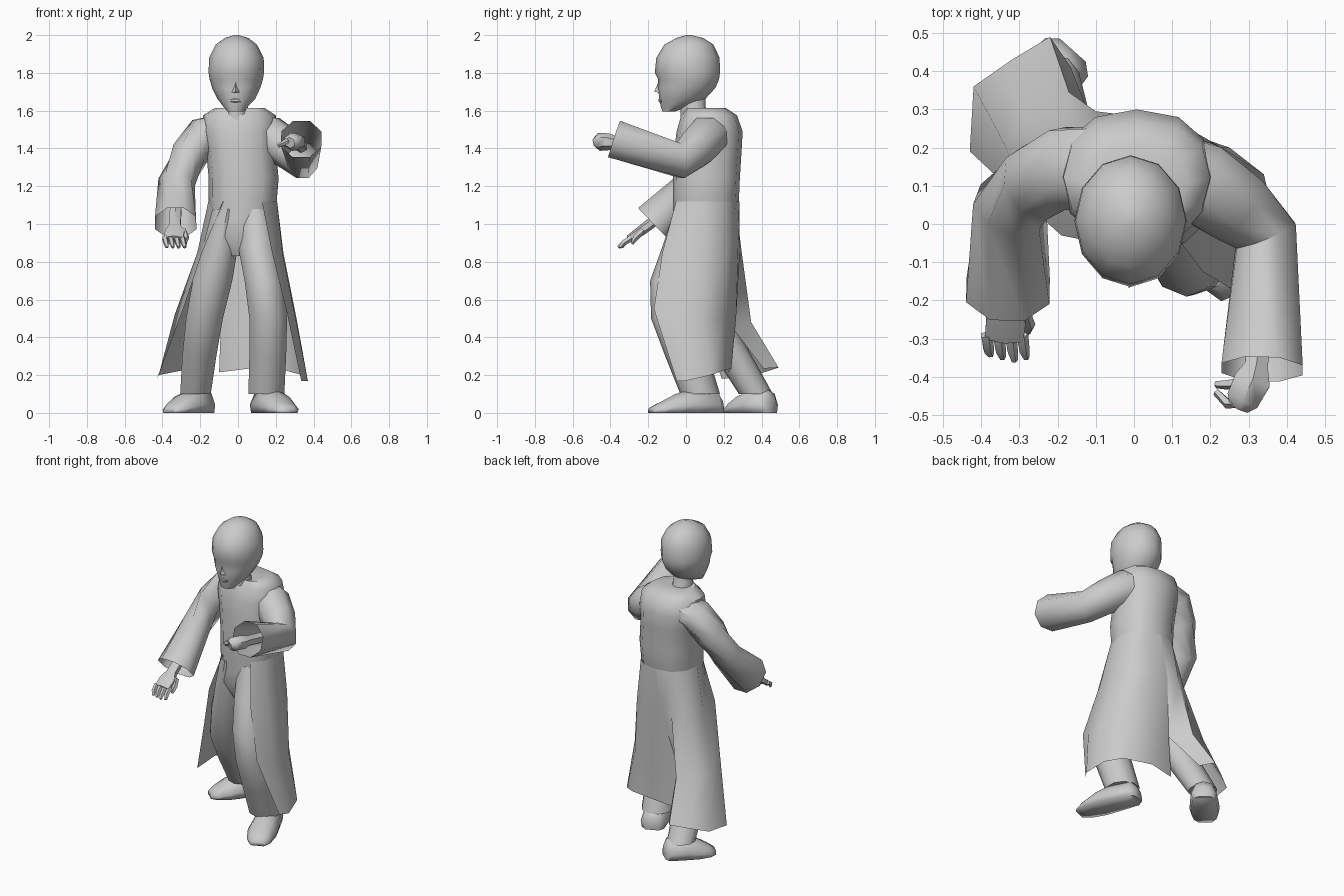
import bpy, math
from mathutils import Vector


def make(name, verts, faces, angle=50):
    me = bpy.data.meshes.new(name)
    me.from_pydata([tuple(v) for v in verts], [], faces)
    me.update()
    ob = bpy.data.objects.new(name, me)
    bpy.context.collection.objects.link(ob)
    bpy.ops.object.select_all(action='DESELECT')
    ob.select_set(True)
    bpy.context.view_layer.objects.active = ob
    bpy.ops.object.mode_set(mode='EDIT')
    bpy.ops.mesh.select_all(action='SELECT')
    bpy.ops.mesh.normals_make_consistent(inside=False)
    bpy.ops.object.mode_set(mode='OBJECT')
    bpy.ops.object.shade_smooth_by_angle(angle=math.radians(angle))
    return ob


def loft(name, rings, cap_start=True, cap_end=True, angle=50):
    n = len(rings[0])
    verts = [v for r in rings for v in r]
    faces = [(i * n + j, i * n + (j + 1) % n, (i + 1) * n + (j + 1) % n, (i + 1) * n + j)
             for i in range(len(rings) - 1) for j in range(n)]
    if cap_start:
        faces.append(tuple(range(n)))
    if cap_end:
        faces.append(tuple(range(len(verts) - n, len(verts))))
    return make(name, verts, faces, angle)


def level(z, x0, x1, y0, y1, n=12, p=1.0):
    """Horizontal ring filling the given x and y range; p < 1 makes it boxier."""
    out = []
    for k in range(n):
        a = math.tau * k / n - math.pi / 2
        c, s = math.cos(a), math.sin(a)
        c, s = math.copysign(abs(c) ** p, c), math.copysign(abs(s) ** p, s)
        out.append(((x0 + x1) / 2 + c * (x1 - x0) / 2, (y0 + y1) / 2 + s * (y1 - y0) / 2, z))
    return out


def tube(name, path, n=8, cap_start=True, cap_end=True, angle=50):
    """Path entries are (x, y, z, half width, half height)."""
    pts = [Vector(p[:3]) for p in path]
    rings = []
    for i, p in enumerate(path):
        d = Vector((0, 0, 0))
        if i > 0:
            d += (pts[i] - pts[i - 1]).normalized()
        if i < len(pts) - 1:
            d += (pts[i + 1] - pts[i]).normalized()
        d.normalize()
        side = d.cross(Vector((0, 0, 1))).normalized()
        up = side.cross(d)
        rings.append([pts[i] + side * math.cos(a) * p[3] + up * math.sin(a) * p[4]
                      for a in (math.tau * (k + .5) / n for k in range(n))])
    return loft(name, rings, cap_start, cap_end, angle)


# Coat body, running down into the trouser seat
loft("coat_torso", [level(*r, p=.85) for r in (
    (.83, -.05, .07, -.02, .14), (.93, -.13, .16, -.065, .2), (1.02, -.14, .185, -.065, .25),
    (1.12, -.155, .205, -.07, .28), (1.24, -.155, .215, -.07, .285), (1.4, -.17, .2, -.06, .295),
    (1.49, -.19, .205, -.05, .3), (1.575, -.185, .2, -.025, .27), (1.615, -.12, .14, .0, .21),
    (1.6, -.06, .05, -.01, .1))])

# Coat skirt: columns hang from the waist ring, from the right front edge round to the left one
waist = level(1.12, -.157, .207, -.073, .282, p=.85)
cols = [
    (11, (-.19, -.03, .85), (-.29, .06, .55), (-.43, .19, .18)),
    (9, (-.215, .13, .85), (-.335, .2, .52), (-.42, .36, .2)),
    (8, (-.19, .24, .85), (-.28, .31, .5), (-.32, .43, .22)),
    (7, (-.1, .295, .85), (-.17, .345, .48), (-.22, .49, .24)),
    (6, (-.02, .285, .85), (-.09, .215, .49), (-.165, .41, .235)),
    (6, (-.02, .285, .85), (-.09, .215, .49), (-.1, .225, .215)),
    (5, (.1, .275, .85), (.06, .265, .5), (.06, .24, .235)),
    (4, (.21, .21, .85), (.23, .2, .5), (.25, .2, .225)),
    (3, (.24, .1, .85), (.31, .09, .5), (.34, .13, .2)),
    (2, (.235, -.03, .85), (.305, -.06, .5), (.37, .0, .17)),
    (1, (.18, -.125, .85), (.255, -.17, .55), (.335, -.05, .17)),
]
verts = [v for k, *c in cols for v in (waist[k], *c)]
faces = []
for i in range(len(cols) - 1):
    if i != 4:  # the back slit: columns 4 and 5 coincide above it
        faces += [(4 * i + r, 4 * i + 4 + r, 4 * i + 5 + r, 4 * i + 1 + r) for r in range(3)]
make("coat_skirt", verts, faces)

# Trouser legs
loft("left_leg", [level(*r, n=10) for r in (
    (1.08, -.02, .19, -.06, .2), (.88, -.005, .215, -.125, .17), (.7, .03, .245, -.19, .08),
    (.5, .055, .265, -.185, .05), (.3, .055, .26, -.11, .12), (.1, .05, .25, -.03, .18))])
loft("right_leg", [level(*r, n=10) for r in (
    (1.08, -.14, .03, -.06, .22), (.88, -.19, .005, -.05, .22), (.7, -.245, -.025, -.01, .21),
    (.5, -.28, -.075, .03, .24), (.3, -.3, -.11, .15, .35), (.1, -.31, -.14, .28, .46))])


# Shoes: arched sections set along the foot from heel to toe
def shoe(name, heel, toe):
    h, t = Vector((*heel, 0)), Vector((*toe, 0))
    d = (t - h).normalized()
    side = Vector((-d.y, d.x, 0))
    arch = ((-.9, 0), (-1, .35), (-.65, .85), (0, 1), (.65, .85), (1, .35), (.9, 0))
    rings = [[h.lerp(t, f) + side * u * w + Vector((0, 0, v * z)) for u, v in arch]
             for f, w, z in ((0, .045, .07), (.08, .075, .12), (.4, .085, .13),
                             (.65, .09, .1), (.88, .075, .055), (1, .045, .03))]
    loft(name, rings, angle=80)


shoe("left_shoe", (.12, .185), (.27, -.185))
shoe("right_shoe", (-.16, .455), (-.365, .225))

# Wide sleeves, open at the cuff
tube("left_sleeve", [(.06, .14, 1.48, .11, .1), (.17, .11, 1.46, .115, .115),
                     (.26, .05, 1.4, .105, .105), (.345, -.03, 1.335, .09, .1),
                     (.335, -.38, 1.45, .115, .11)], n=8, cap_end=False)
tube("right_sleeve", [(-.08, .15, 1.51, .11, .08), (-.18, .145, 1.475, .115, .1),
                      (-.255, .11, 1.37, .105, .1), (-.325, .045, 1.22, .1, .09),
                      (-.33, -.175, 1.005, .118, .12)], n=8, cap_end=False)

# Left hand: a loose fist with the index finger and thumb out
tube("left_hand", [(.335, -.25, 1.41, .035, .035), (.32, -.37, 1.43, .035, .035),
                   (.31, -.41, 1.435, .055, .045), (.285, -.46, 1.435, .05, .048),
                   (.275, -.48, 1.43, .03, .03)], n=6)
for k in range(2):
    tube("left_finger", [(.28, -.465 + .05 * k, 1.45, .016, .016),
                         (.245, -.47 + .05 * k, 1.43, .014, .015),
                         (.215, -.44 + .02 * k, 1.415, .01, .011)], n=5)

# Right hand: open, fingers pointing down and forward
tube("right_hand", [(-.33, -.1, 1.07, .035, .03), (-.335, -.21, .985, .035, .028),
                    (-.335, -.25, .955, .06, .026), (-.34, -.3, .92, .058, .022)], n=6)
for k in range(4):
    x = -.387 + .031 * k
    tube("right_finger", [(x, -.29, .925, .017, .017), (x + .006, -.33, .9, .015, .015),
                          (x + .012, -.358 + .008 * abs(k - 2), .876, .009, .009)], n=5)
tube("right_thumb", [(-.29, -.23, .965, .018, .018), (-.275, -.265, .93, .017, .017),
                     (-.28, -.285, .895, .009, .009)], n=5)

# Head and neck
loft("neck", [level(1.54, -.085, .07, -.03, .14, 10), level(1.61, -.065, .055, -.03, .105, 10),
              level(1.72, -.06, .05, -.04, .1, 10)])
loft("head", [level(*r, n=12) for r in (
    (1.595, -.055, .03, -.125, -.06), (1.625, -.08, .055, -.135, .03),
    (1.66, -.107, .09, -.14, .1), (1.72, -.137, .118, -.15, .155),
    (1.765, -.15, .132, -.147, .175), (1.8, -.156, .138, -.165, .18),
    (1.88, -.153, .136, -.157, .178), (1.95, -.118, .1, -.115, .145),
    (1.985, -.07, .055, -.05, .09), (2.0, -.02, .005, .0, .03))])

# Nose and lips
make("nose", [(-.012, -.145, 1.755), (-.034, -.14, 1.695), (.01, -.14, 1.695), (-.012, -.168, 1.7)],
     [(0, 1, 3), (0, 3, 2), (1, 2, 3), (0, 2, 1)])
tube("lips", [(-.04, -.128, 1.652, .006, .006), (-.012, -.138, 1.655, .01, .012),
              (.016, -.128, 1.652, .006, .006)], n=6)
